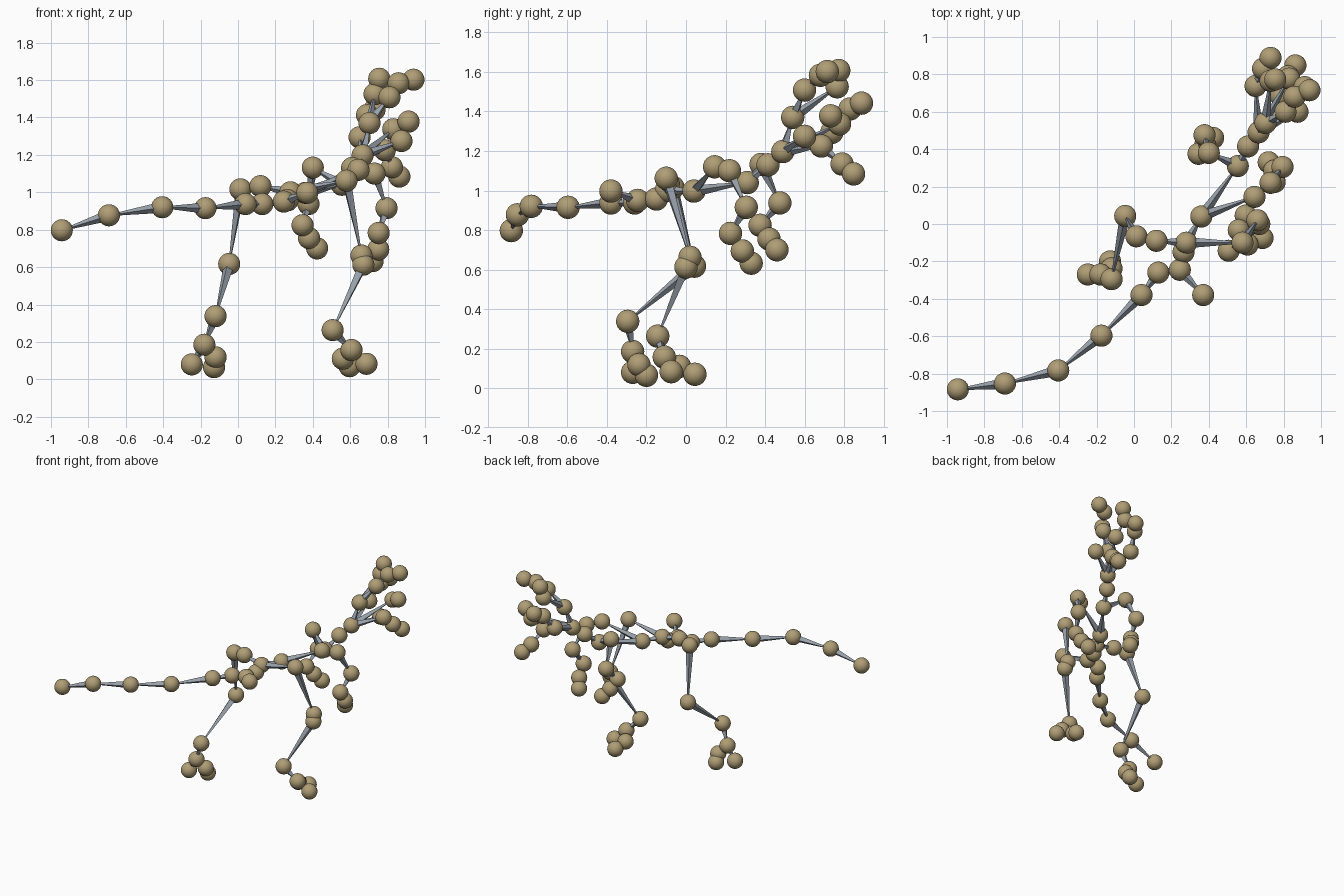
import bpy
from mathutils import Vector

BALL_R, BONE_R = 0.059, 0.03


def material(name, colour):
    m = bpy.data.materials.new(name)
    m.diffuse_color = (*colour, 1)
    return m


tan = material("tan", (0.43, 0.34, 0.18))
steel = material("steel", (0.32, 0.36, 0.41))


def joint(name, p):
    bpy.ops.mesh.primitive_uv_sphere_add(segments=32, ring_count=16, radius=BALL_R, location=p)
    o = bpy.context.object
    o.name = name + "_joint"
    o.data.materials.append(tan)
    bpy.ops.object.shade_smooth()


def bone(name, a, b):
    # four-sided spike, wide at the parent and pointed at the child
    a, b = Vector(a), Vector(b)
    d = b - a
    bpy.ops.mesh.primitive_cone_add(vertices=4, radius1=BONE_R, radius2=0.004,
                                    depth=d.length, location=(a + b) / 2)
    o = bpy.context.object
    o.name = name + "_bone"
    o.rotation_mode = 'QUATERNION'
    o.rotation_quaternion = d.to_track_quat('Z', 'Y')
    o.data.materials.append(steel)


def chain(name, start, *points):
    # joints for every point, bones linking them onward from an existing start
    prev = start
    for p in points:
        joint(name, p)
        bone(name, prev, p)
        prev = p


pelvis = (0.28, -0.10, 1.0)
waist = (0.36, 0.04, 0.997)
chest = (0.555, 0.31, 1.04)
neck = (0.666, 0.49, 1.197)
tail_base = (0.245, -0.245, 0.95)
joint("pelvis", pelvis)

# spine and neck
chain("spine", pelvis, waist, chest, (0.61, 0.415, 1.13), neck)

# tail with two short side branches
chain("tail", pelvis, (0.265, -0.15, 0.957), tail_base)
chain("tail_side", tail_base, (0.37, -0.38, 0.997))
chain("tail", tail_base, (0.13, -0.26, 0.937), (0.04, -0.38, 0.937), (-0.174, -0.597, 0.915),
      (-0.405, -0.783, 0.92), (-0.69, -0.853, 0.877), (-0.942, -0.884, 0.797))

# legs, each foot with three toes
ankle_l, ankle_r = (-0.18, -0.27, 0.185), (0.607, -0.11, 0.157)
chain("left_leg", pelvis, (0.12, -0.09, 1.033), (0.013, -0.066, 1.016),
      (-0.047, 0.043, 0.617), (-0.12, -0.295, 0.338), ankle_l)
chain("left_toe", ankle_l, (-0.247, -0.27, 0.08))
chain("left_toe", ankle_l, (-0.12, -0.238, 0.118), (-0.128, -0.2, 0.065))
chain("right_leg", pelvis, (0.58, -0.10, 1.062), (0.66, 0.02, 0.662),
      (0.67, 0.0, 0.613), (0.506, -0.143, 0.263), ankle_r)
chain("right_toe", ankle_r, (0.687, -0.075, 0.083))
chain("right_toe", ankle_r, (0.56, -0.033, 0.11), (0.597, 0.045, 0.07))

# arms
chain("left_arm", chest, (0.40, 0.38, 1.132), (0.377, 0.475, 0.937),
      (0.345, 0.375, 0.824), (0.38, 0.42, 0.755), (0.423, 0.46, 0.70))
chain("right_arm", waist, (0.644, 0.145, 1.12), (0.73, 0.22, 1.10), (0.794, 0.305, 0.915),
      (0.752, 0.225, 0.783), (0.75, 0.285, 0.694), (0.72, 0.33, 0.632))

# head: crest and jaw branches fanning out from the neck
skull = (0.703, 0.54, 1.37)
chain("skull", neck, skull)
chain("brow", skull, (0.81, 0.60, 1.508), (0.858, 0.68, 1.583), (0.938, 0.715, 1.602))
chain("crest", skull, (0.73, 0.765, 1.525), (0.755, 0.773, 1.607))
chain("left_cheek", neck, (0.65, 0.738, 1.294), (0.69, 0.83, 1.413), (0.73, 0.888, 1.442))
chain("jaw", neck, (0.785, 0.685, 1.225), (0.823, 0.79, 1.134), (0.863, 0.848, 1.084))
chain("right_cheek", neck, (0.874, 0.60, 1.274))
chain("snout", neck, (0.83, 0.777, 1.337), (0.912, 0.732, 1.378))
